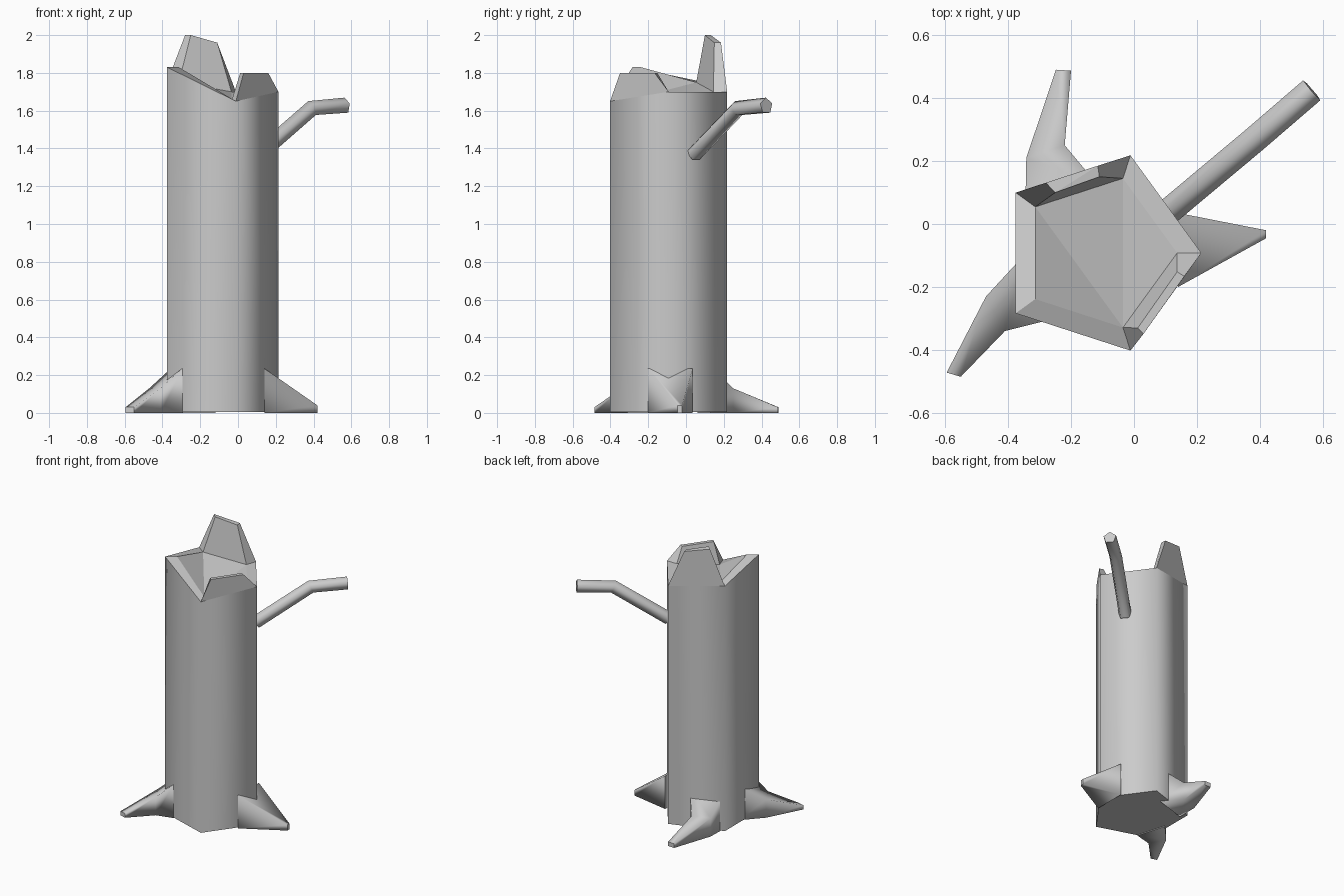
import bpy, bmesh, math
from mathutils import Vector

if "Cube" in bpy.data.objects:
    bpy.data.objects.remove(bpy.data.objects["Cube"])


def loft(name, rings, smooth=True):
    """Skin a list of equal-length point rings and cap both ends flat."""
    bm = bmesh.new()
    loops = [[bm.verts.new(p) for p in ring] for ring in rings]
    n = len(loops[0])
    for k, (a, b) in enumerate(zip(loops, loops[1:])):
        for i in range(n):
            j = (i + 1) % n
            f = bm.faces.new((a[i], a[j], b[j], b[i]))
            f.smooth = smooth and not (name == "trunk" and k > 0)
    bm.faces.new(loops[0][::-1])
    top = loops[-1]
    # fan the top cap from its last point so uneven rims stay clean
    for i in range(n - 2):
        bm.faces.new((top[i], top[i + 1], top[-1]))
    bmesh.ops.recalc_face_normals(bm, faces=bm.faces)
    me = bpy.data.meshes.new(name)
    bm.to_mesh(me)
    bm.free()
    ob = bpy.data.objects.new(name, me)
    bpy.context.collection.objects.link(ob)
    return ob


# Trunk: five-sided with an uneven bevelled rim
cx, cy, rad, rim_in = -0.112, -0.092, 0.326, 0.249
rim_z = [1.83, 1.75, 1.70, 1.70, 1.65]
angles = [math.radians(216 - 72 * i) for i in range(5)]


def pentagon(r, zs):
    return [Vector((cx + r * math.cos(a), cy + r * math.sin(a), z))
            for a, z in zip(angles, zs)]


outer = pentagon(rad, rim_z)
inner = pentagon(rim_in, rim_z)
loft("trunk", [pentagon(rad, [0.005] * 5), outer, inner])

# Splinters standing on two sides of the rim
loft("tall_splinter",
     [[outer[1], outer[2], inner[2], inner[1]],
      [(-0.28, 0.131, 2.0), (-0.115, 0.185, 1.96),
       (-0.11, 0.15, 1.96), (-0.25, 0.10, 2.0)]], False)
loft("short_splinter",
     [[outer[3], outer[4], inner[4], inner[3]],
      [(0.16, -0.166, 1.80), (0.03, -0.349, 1.80),
       (0.012, -0.33, 1.80), (0.137, -0.152, 1.80)]], False)

# Roots: each station is left xy, right xy, height
roots = {
    "right_root": [(0.14, 0.035, 0.14, -0.20, 0.235),
                   (0.42, -0.02, 0.42, -0.045, 0.04)],
    "back_root": [(-0.345, 0.06, -0.12, 0.13, 0.25),
                  (-0.342, 0.21, -0.22, 0.25, 0.13),
                  (-0.248, 0.49, -0.20, 0.487, 0.03)],
    "left_root": [(-0.29, -0.31, -0.35, -0.10, 0.24),
                  (-0.41, -0.34, -0.47, -0.23, 0.13),
                  (-0.55, -0.485, -0.595, -0.472, 0.03)],
}
for name, stations in roots.items():
    loft(name, [[(a, b, 0), (c, d, 0), (c, d, h), (a, b, h)]
                for a, b, c, d, h in stations])

# Branch: bent five-sided tube
path = [Vector(p) for p in ((0.11, 0.04, 1.37), (0.385, 0.27, 1.61), (0.565, 0.425, 1.625))]
rings = []
for i, p in enumerate(path):
    t = (path[min(i + 1, 2)] - path[max(i - 1, 0)]).normalized()
    side = t.cross(Vector((0, 0, 1))).normalized()
    up = side.cross(t)
    rings.append([p + 0.044 * (side * math.cos(a) + up * math.sin(a))
                  for a in (math.tau * k / 5 + math.pi / 2 for k in range(5))])
loft("branch", rings)
